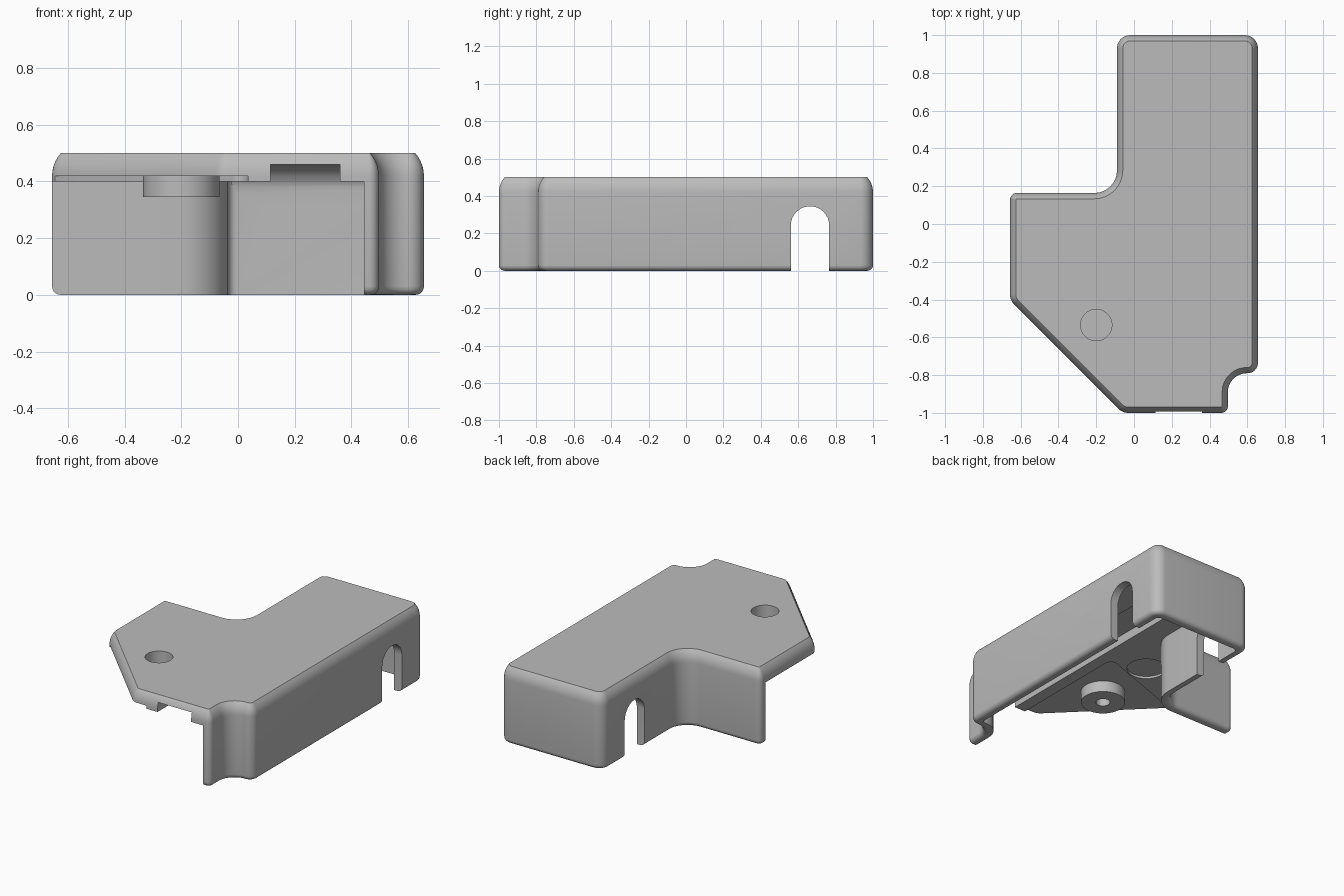
import bpy, bmesh, math
from mathutils import Vector

if "Cube" in bpy.data.objects:
    bpy.data.objects.remove(bpy.data.objects["Cube"], do_unlink=True)

grey = bpy.data.materials.new("plain_grey")
grey.use_nodes = True
grey.diffuse_color = (0.5, 0.5, 0.5, 1)
grey.node_tree.nodes["Principled BSDF"].inputs["Base Color"].default_value = (0.5, 0.5, 0.5, 1)


def rounded(corners, inset=0.0, steps=8):
    """Counter-clockwise (x, y, radius) corners, inset and rounded."""
    pts, n = [], len(corners)
    for i, (x, y, r) in enumerate(corners):
        p = Vector((x, y))
        u = (Vector(corners[i - 1][:2]) - p).normalized()
        v = (Vector(corners[(i + 1) % n][:2]) - p).normalized()
        n1, n2 = Vector((u.y, -u.x)), Vector((-v.y, v.x))
        p = p + (n1 + n2) * inset / (1 + n1.dot(n2))
        convex = 1 if v.x * u.y - v.y * u.x > 0 else -1
        r = max(r - inset * convex, 0.004)
        half = u.angle(v) / 2
        c = p + (u + v).normalized() * r / math.sin(half)
        s = p + u * r / math.tan(half) - c
        sweep = convex * (math.pi - 2 * half)
        a = math.atan2(s.y, s.x)
        for k in range(steps + 1):
            t = a + sweep * k / steps
            pts.append((c.x + r * math.cos(t), c.y + r * math.sin(t)))
    return pts


def circle(x, y, r, steps=48):
    return [(x + r * math.cos(math.tau * k / steps), y + r * math.sin(math.tau * k / steps))
            for k in range(steps)]


def loft(name, layers, axis="z"):
    """Skin a stack of (outline, level) layers along an axis."""
    bm = bmesh.new()
    rings = []
    for pts, w in layers:
        rings.append([bm.verts.new((w, a, b) if axis == "x" else (a, b, w)) for a, b in pts])
    n = len(rings[0])
    for lo, hi in zip(rings, rings[1:]):
        for i in range(n):
            j = (i + 1) % n
            bm.faces.new((lo[i], lo[j], hi[j], hi[i]))
    bm.faces.new(rings[0][::-1])
    bm.faces.new(rings[-1])
    bmesh.ops.recalc_face_normals(bm, faces=bm.faces)
    mesh = bpy.data.meshes.new(name)
    bm.to_mesh(mesh)
    bm.free()
    mesh.materials.append(grey)
    obj = bpy.data.objects.new(name, mesh)
    bpy.context.collection.objects.link(obj)
    return obj


def prism(name, pts, lo, hi, axis="z"):
    return loft(name, [(pts, lo), (pts, hi)], axis)


def combine(target, tool, operation):
    mod = target.modifiers.new(tool.name, "BOOLEAN")
    mod.operation, mod.object, mod.solver = operation, tool, "EXACT"
    bpy.context.view_layer.objects.active = target
    bpy.ops.object.modifier_apply(modifier=mod.name)
    bpy.data.objects.remove(tool, do_unlink=True)


# Cover body: rounded outline with softened bottom and top rims
outline = [(-0.06, -1, 0.07), (0.497, -1, 0.035), (0.497, -0.79, 0.1), (0.656, -0.79, 0.055),
           (0.656, 1, 0.07), (-0.09, 1, 0.07), (-0.09, 0.164, 0.12), (-0.656, 0.164, 0.035),
           (-0.656, -0.404, 0.07)]
layers = []
for k in range(6):
    t = math.pi / 2 * (1 - k / 5)
    layers.append((rounded(outline, 0.03 * (1 - math.cos(t))), 0.03 * (1 - math.sin(t))))
for k in range(7):
    t = math.asin(0.08 / 0.12) * k / 6
    layers.append((rounded(outline, 0.12 * (1 - math.cos(t))), 0.42 + 0.12 * math.sin(t)))
cover = loft("cover_shell", layers)

# Hollow inside, open at the front, the left and the slanted corner
inside = [(-1.2, -1.2, 0.01), (0.445, -1.2, 0.01), (0.445, -0.735, 0.12), (0.6, -0.735, 0.02),
          (0.6, 0.945, 0.03), (-0.035, 0.945, 0.03), (-0.035, 0.109, 0.17), (-1.2, 0.109, 0.01)]
combine(cover, prism("cavity", rounded(inside), -0.2, 0.40), "DIFFERENCE")

# Long channel in the ceiling and the shallow recess around the boss
channel = [(0.115, -1.2), (0.36, -1.2), (0.36, 0.945), (0.115, 0.945)]
combine(cover, prism("channel", channel, 0.3, 0.46), "DIFFERENCE")
recess = [(-1.2, -1.2, 0.01), (0.035, -1.2, 0.01), (0.035, -0.17, 0.04), (-1.2, -0.61, 0.01)]
combine(cover, prism("recess", rounded(recess), 0.3, 0.42), "DIFFERENCE")
combine(cover, prism("round_recess", circle(-0.2, -0.12, 0.12), 0.3, 0.415), "DIFFERENCE")

# Curved blend between the back wall and the ceiling
blend = [(0.97, 0.47), (0.97, 0.36)]
for k in range(9):
    t = math.pi / 2 * k / 8
    blend.append((0.845 + 0.1 * math.cos(t), 0.36 + 0.1 * math.sin(t)))
blend.append((0.845, 0.47))
combine(cover, prism("back_blend", blend, -0.06, 0.62, "x"), "UNION")

# Screw boss with a head pocket above and a blind hole below
combine(cover, prism("boss", circle(-0.2, -0.535, 0.135), 0.345, 0.45), "UNION")
combine(cover, prism("head_pocket", circle(-0.2, -0.535, 0.083), 0.41, 0.6), "DIFFERENCE")
combine(cover, prism("screw_hole", circle(-0.2, -0.535, 0.043), 0.3, 0.395), "DIFFERENCE")

# Arched cable slot through both side walls
slot = [(0.5605, -0.2), (0.7655, -0.2)]
for k in range(17):
    t = math.pi * k / 16
    slot.append((0.663 + 0.1025 * math.cos(t), 0.2425 + 0.1025 * math.sin(t)))
combine(cover, prism("cable_slot", slot, -0.3, 0.9, "x"), "DIFFERENCE")

# Smooth shading with crisp edges
bpy.ops.object.select_all(action="DESELECT")
cover.select_set(True)
bpy.context.view_layer.objects.active = cover
bpy.ops.object.shade_smooth_by_angle(angle=math.radians(30))
